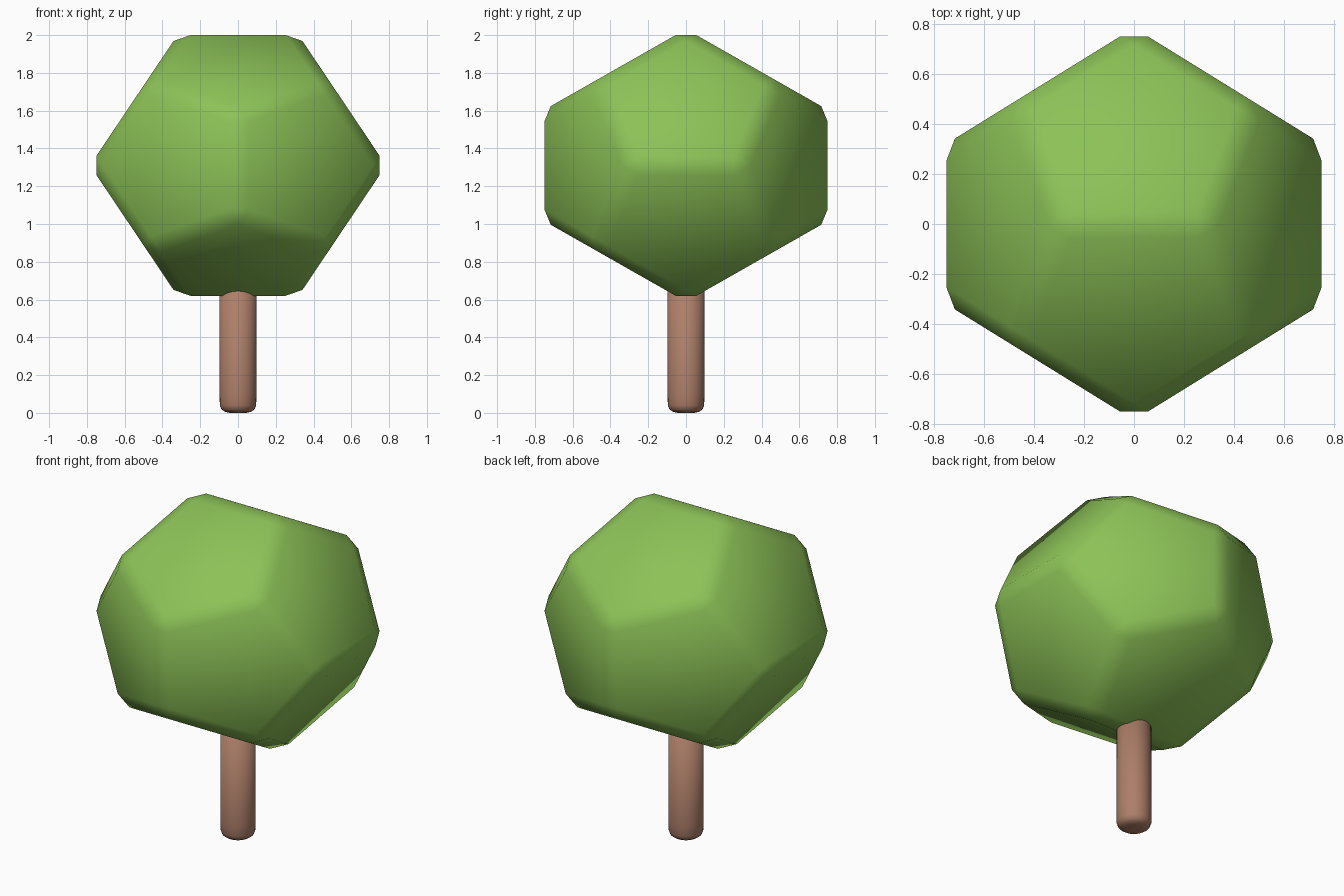
import bpy, bmesh, math

if "Cube" in bpy.data.objects:
    bpy.data.objects.remove(bpy.data.objects["Cube"])

def material(name, color):
    m = bpy.data.materials.new(name)
    m.diffuse_color = (*color, 1)
    m.use_nodes = True
    m.node_tree.nodes["Principled BSDF"].inputs["Base Color"].default_value = m.diffuse_color
    return m

def add_object(name, bm, mat):
    bmesh.ops.recalc_face_normals(bm, faces=bm.faces)
    for f in bm.faces:
        f.smooth = True
    me = bpy.data.meshes.new(name)
    bm.to_mesh(me)
    bm.free()
    me.materials.append(mat)
    ob = bpy.data.objects.new(name, me)
    bpy.context.collection.objects.link(ob)
    return ob

leaf_green = material("leaf green", (0.263, 0.539, 0.095))
bark_brown = material("bark brown", (0.42, 0.212, 0.141))

# Foliage: chamfered dodecahedron, slightly flattened in height
PHI = (1 + math.sqrt(5)) / 2
SIZE = 0.4845
bm = bmesh.new()
signs = (-1, 1)
points = [(a, b, c) for a in signs for b in signs for c in signs]
for a in signs:
    for b in signs:
        points += [(a / PHI, 0, b * PHI), (a * PHI, b / PHI, 0), (0, a * PHI, b / PHI)]
for p in points:
    bm.verts.new([SIZE * k for k in p])
bmesh.ops.convex_hull(bm, input=bm.verts[:])
bmesh.ops.dissolve_limit(bm, angle_limit=math.radians(5), verts=bm.verts[:], edges=bm.edges[:])
bmesh.ops.bevel(bm, geom=bm.edges[:], offset=0.0647, offset_type='OFFSET',
                segments=1, profile=0.5, affect='EDGES')
for v in bm.verts:
    v.co.z = v.co.z * 0.92 + 1.31
add_object("foliage", bm, leaf_green)

# Trunk: round post with a softly rounded foot, ending inside the foliage
SIDES = 32
profile = [(0.045, 0.0), (0.07, 0.006), (0.088, 0.019), (0.096, 0.04), (0.098, 0.1), (0.098, 0.85)]
bm = bmesh.new()
rings = []
for r, z in profile:
    angles = [2 * math.pi * i / SIDES for i in range(SIDES)]
    rings.append([bm.verts.new((r * math.cos(t), r * math.sin(t), z)) for t in angles])
for low, high in zip(rings, rings[1:]):
    for i in range(SIDES):
        j = (i + 1) % SIDES
        bm.faces.new((low[i], low[j], high[j], high[i]))
bm.faces.new(rings[0][::-1])
bm.faces.new(rings[-1])
add_object("trunk", bm, bark_brown)
